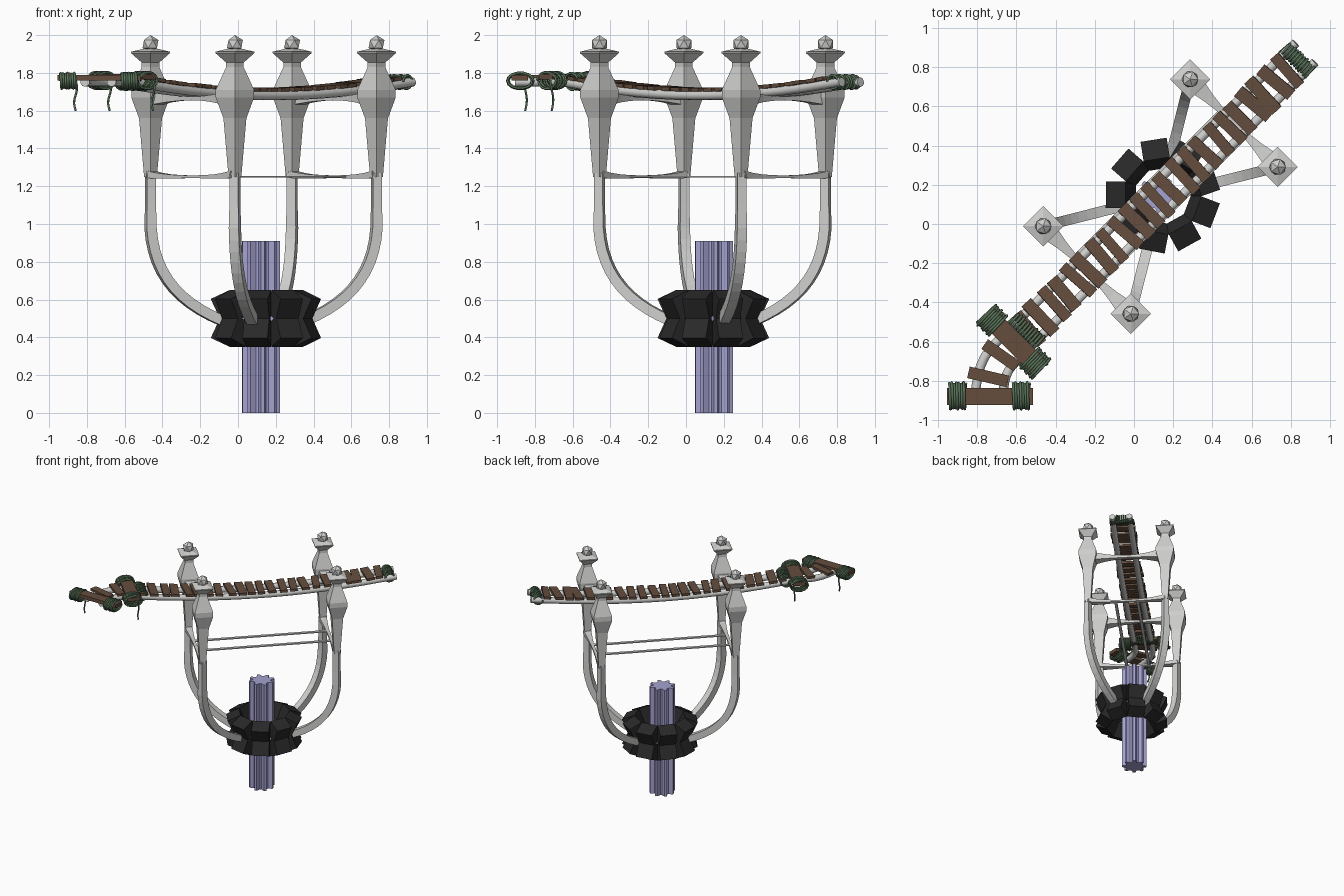
import bpy, bmesh, math, random
from mathutils import Vector, Matrix

random.seed(4)
cube = bpy.data.objects.get("Cube")
if cube:
    bpy.data.objects.remove(cube, do_unlink=True)


def material(name, rgb):
    m = bpy.data.materials.new(name)
    m.use_nodes = True
    m.diffuse_color = (*rgb, 1)
    m.node_tree.nodes["Principled BSDF"].inputs["Base Color"].default_value = (*rgb, 1)
    return m


STONE = material("pale stone", (0.62, 0.62, 0.61))
WOOD = material("brown wood", (0.13, 0.075, 0.048))
ROPE = material("green rope", (0.10, 0.17, 0.10))
BLACK = material("black rock", (0.022, 0.022, 0.022))
LILAC = material("lilac crystal", (0.37, 0.36, 0.63))

UP = Vector((0, 0, 1))
ALONG = Vector((1, 1, 0)).normalized()     # bridge direction
ACROSS = Vector((-1, 1, 0)).normalized()
CENTRE = Vector((0.135, 0.14, 0))


def at(u, v, z):
    return CENTRE + ALONG * u + ACROSS * v + UP * z


def finish(name, bm, mat, smooth=False):
    bmesh.ops.recalc_face_normals(bm, faces=bm.faces)
    me = bpy.data.meshes.new(name)
    bm.to_mesh(me)
    bm.free()
    me.materials.append(mat)
    ob = bpy.data.objects.new(name, me)
    bpy.context.collection.objects.link(ob)
    for p in me.polygons:
        p.use_smooth = smooth and len(p.vertices) == 4
    return ob


def sweep(name, path, radii, sides, ref, mat, squash=1, smooth=False):
    """Tube along a path; four sides give a square bar of half width radius."""
    bm, rings = bmesh.new(), []
    if not isinstance(radii, list):
        radii = [radii] * len(path)
    grow = math.sqrt(2) if sides == 4 else 1
    for i, p in enumerate(path):
        t = (path[min(i + 1, len(path) - 1)] - path[max(i - 1, 0)]).normalized()
        a = ref.cross(t).normalized()
        b = t.cross(a) * squash
        ring = []
        for k in range(sides):
            w = math.tau * (k + 0.5) / sides
            ring.append(bm.verts.new(p + (a * math.cos(w) + b * math.sin(w)) * radii[i] * grow))
        rings.append(ring)
    for r0, r1 in zip(rings, rings[1:]):
        for k in range(sides):
            j = (k + 1) % sides
            bm.faces.new((r0[k], r0[j], r1[j], r1[k]))
    bm.faces.new(rings[0])
    bm.faces.new(rings[-1])
    return finish(name, bm, mat, smooth)


def box(name, matrix, size, mat):
    bm = bmesh.new()
    bmesh.ops.create_cube(bm, size=1, matrix=matrix @ Matrix.Diagonal((*size, 1)))
    return finish(name, bm, mat)


def bezier(a, b, c, d, n):
    for i in range(n + 1):
        t = i / n
        s = 1 - t
        yield a * s**3 + b * 3 * s * s * t + c * 3 * s * t * t + d * t**3


# Fluted crystal pillar
bm = bmesh.new()
flutes = 8
outline = []
for k in range(flutes * 4):
    r = 0.1 if k % 4 < 2 else 0.07
    w = math.tau * k / (flutes * 4)
    outline.append(bm.verts.new((0.122 + r * math.cos(w), 0.148 + r * math.sin(w), 0)))
base = bm.faces.new(outline)
top = bmesh.ops.extrude_face_region(bm, geom=[base], use_keep_orig=True)["geom"]
bmesh.ops.translate(bm, vec=(0, 0, 0.91), verts=[g for g in top if isinstance(g, bmesh.types.BMVert)])
finish("crystal_pillar", bm, LILAC)

# Collar of tilted rock blocks, upper and lower rows
for k in range(9):
    turn = Matrix.Rotation(math.radians(19 + 40 * k), 4, 'Z')
    for side, row in ((1, "upper"), (-1, "lower")):
        m = (Matrix.Translation((0.145, 0.145, 0.5)) @ turn
             @ Matrix.Translation((0.212, 0, 0.07 * side))
             @ Matrix.Rotation(math.radians(25 * side), 4, 'Y'))
        box(f"{row}_collar_block", m, (0.11, 0.135, 0.125), BLACK)

# Four posts, each with a curved rib down to the collar
post_profile = [(1.25, .024), (1.56, .043), (1.67, .072), (1.71, .072), (1.83, .033),
                (1.855, .033), (1.905, .073), (1.912, .073), (1.93, .02)]
for su in (1, -1):
    for sv in (1, -1):
        foot = at(0.53 * su, 0.316 * sv, 0)
        sweep("post", [foot + UP * z for z, h in post_profile],
              [h for z, h in post_profile], 4, ALONG, STONE)
        bm = bmesh.new()
        bmesh.ops.create_icosphere(bm, subdivisions=1, radius=0.047,
                                   matrix=Matrix.Translation(foot + UP * 1.953))
        finish("post_finial", bm, STONE)
        out = (foot - CENTRE).normalized()
        spot = lambda r, z: CENTRE + out * r + UP * z
        path = [spot(0.617, 1.27), spot(0.617, 1.1)]
        path += bezier(spot(0.617, 0.98), spot(0.6, 0.72), spot(0.45, 0.56), spot(0.15, 0.46), 12)
        sweep("curved_rib", path, [.024] * 2 + [.027] * 13, 4, out.cross(UP), STONE)

# Flared beams between the posts of each pair, and long tie rods
vs = [-.316, -.25, -.18, -.1, 0, .1, .18, .25, .316]
for u in (-0.53, 0.53):
    sweep("upper_cross_beam", [at(u, v, 1.665) for v in vs],
          [0.013 + 0.045 * (abs(v) / 0.316) ** 2 for v in vs], 4, UP, STONE, 0.75)
    sweep("lower_cross_beam", [at(u, v, 1.25 + 0.012 * (abs(v) / .316) ** 3) for v in vs],
          [0.012 + 0.02 * (abs(v) / 0.316) ** 2 for v in vs], 4, UP, STONE, 0.6)
for v in (-0.09, 0.09):
    sweep("tie_rod", [at(-0.53, v, 1.25), at(0.53, v, 1.25)], 0.012, 4, UP, STONE, 0.4)


# Sagging rails that turn aside at the front end
def sag(s):
    return 1.68 + 0.072 * min(1, abs((s - 0.13) / 0.73)) ** 2


line = [Vector((s, s, sag(s))) for s in [0.875 - 0.0983 * i for i in range(16)]]
line += bezier(Vector((-.64, -.64, sag(-1))), Vector((-.70, -.70, sag(-1))),
               Vector((-.735, -.74, sag(-1))), Vector((-.74, -.9, sag(-1))), 7)
for side, label in ((1, "left"), (-1, "right")):
    path = []
    for i, p in enumerate(line):
        t = line[min(i + 1, len(line) - 1)] - line[max(i - 1, 0)]
        path.append(p + UP.cross(t).normalized() * 0.07 * side)
    sweep(f"{label}_rail", path, 0.025, 10, UP, STONE, smooth=True)


# Planks, laid a little unevenly
def plank(x, y, z, degrees, length, width, pitch=0, thick=0.02, name="plank"):
    m = (Matrix.Translation((x, y, z)) @ Matrix.Rotation(math.radians(degrees), 4, 'Z')
         @ Matrix.Rotation(pitch, 4, 'X'))
    box(name, m, (length, width, thick), WOOD)


count = 23
for i in range(count):
    s = -0.53 + 1.315 * i / (count - 1) + random.uniform(-0.008, 0.008)
    slope = math.atan((sag(s + .01) - sag(s - .01)) / 0.0283)
    plank(s, s, sag(s) + 0.031, -45 + random.uniform(-6, 6), random.uniform(0.19, 0.215),
          random.uniform(0.052, 0.066), slope)
plank(-0.68, -0.67, 1.78, -35, 0.2, 0.06)
plank(-0.745, -0.78, 1.78, -13, 0.205, 0.06)
plank(-0.612, -0.602, 1.78, -45, 0.40, 0.10, thick=0.03, name="wide_cross_plank")
plank(-0.735, -0.88, 1.775, 0, 0.44, 0.085, thick=0.03, name="end_cross_plank")


# Rope lashings
def lashing(centre, axis, length, half_w, half_h, turns):
    side = UP.cross(axis)
    steps = turns * 14
    path = []
    for i in range(steps + 1):
        w = math.tau * i / 14
        wob = 1 + 0.07 * math.sin(w * 0.37)
        path.append(centre + axis * length * (i / steps - 0.5)
                    + side * half_w * wob * math.cos(w) + UP * half_h * wob * math.sin(w))
    sweep("rope_lashing", path, 0.007, 5, axis, ROPE, smooth=True)


X = Vector((1, 0, 0))
for x in (-0.9, -0.575):
    lashing(Vector((x, -0.877, 1.758)), X, 0.085, 0.065, 0.04, 7)
for x, y in ((-0.725, -0.49), (-0.505, -0.71)):
    lashing(Vector((x, y, 1.76)), ACROSS, 0.09, 0.066, 0.042, 7)
lashing(Vector((-0.553, -0.545, 1.755)), ACROSS, 0.19, 0.045, 0.042, 11)
lashing(Vector((0.835, 0.838, 1.752)), ACROSS, 0.185, 0.036, 0.034, 11)

# Loose rope ends
for x, y in ((-0.86, -0.85), (-0.68, -0.5), (-0.45, -0.71)):
    drop = [Vector((x + 0.008 * math.sin(i * 0.8), y - 0.008 * math.cos(i * 0.6), 1.76 - 0.02 * i))
            for i in range(9)]
    sweep("loose_rope_end", drop, 0.006, 5, X, ROPE, smooth=True)
